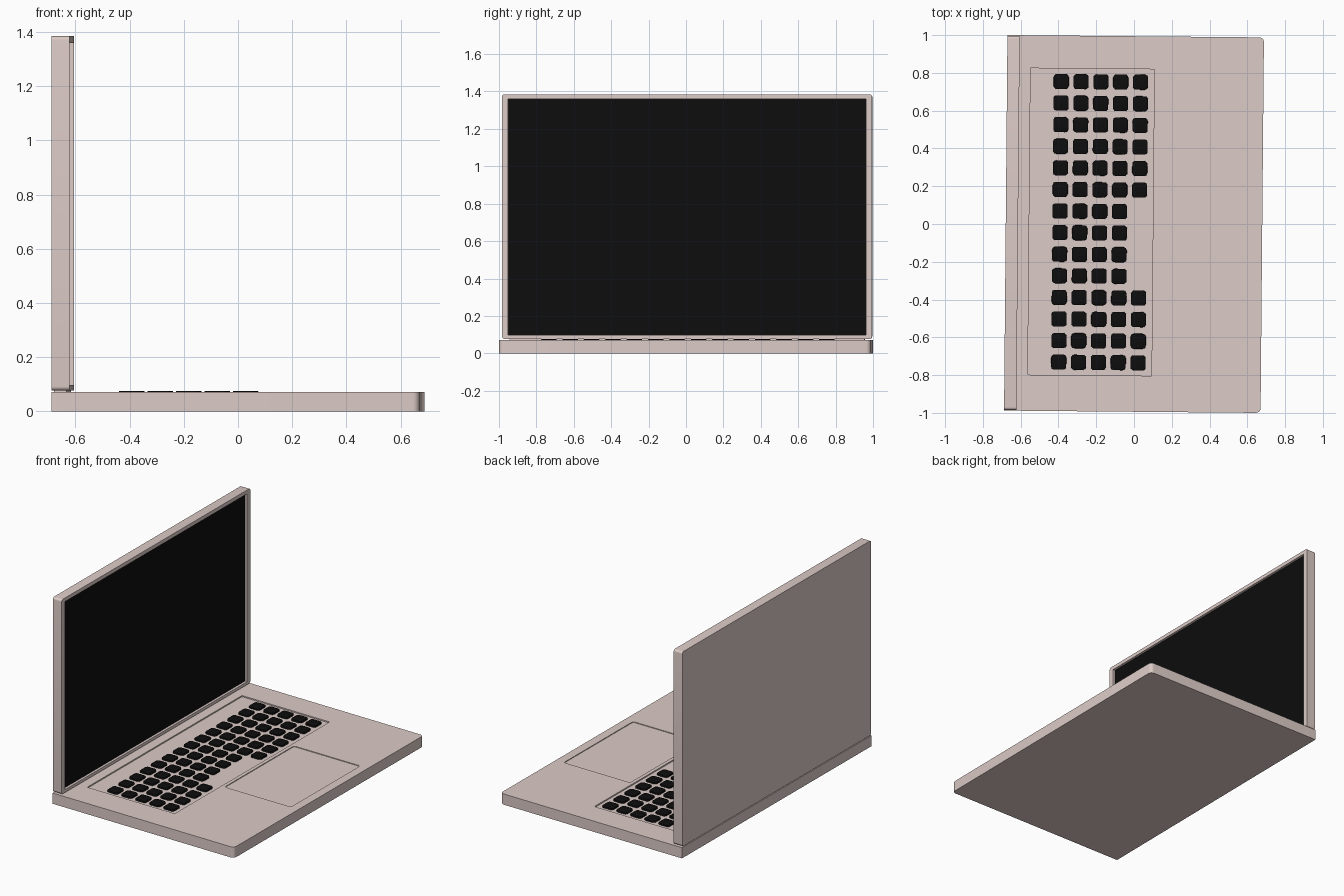
import bpy, bmesh, math
from mathutils import Vector, Matrix

if "Cube" in bpy.data.objects:
    bpy.data.objects.remove(bpy.data.objects["Cube"])

YAW = -0.009  # the whole laptop sits very slightly turned
TURN = Matrix.Rotation(YAW, 4, 'Z')


def material(name, rgb):
    m = bpy.data.materials.new(name)
    m.diffuse_color = (*rgb, 1)
    m.use_nodes = True
    m.node_tree.nodes["Principled BSDF"].inputs["Base Color"].default_value = m.diffuse_color
    return m


SHELL = material("shell_pink", (0.72, 0.60, 0.57))
BLACK = material("black", (0.004, 0.004, 0.004))


def outline(u0, u1, v0, v1, radii, steps=6):
    """Rounded rectangle, radii ordered from (u1,v1) counter-clockwise."""
    corners = [(u1, v1, -1, -1), (u0, v1, 1, -1), (u0, v0, 1, 1), (u1, v0, -1, 1)]
    pts = []
    for i, ((u, v, su, sv), r) in enumerate(zip(corners, radii)):
        if r == 0:
            pts.append((u, v))
            continue
        for k in range(steps + 1):
            a = math.pi / 2 * (i + k / steps)
            pts.append((u + su * r + r * math.cos(a), v + sv * r + r * math.sin(a)))
    return pts


def slab(name, pts, w0, w1, mat, axis='Z', bevel=0):
    """Extrude an outline along z, or along x when the outline is in y-z."""
    place = (lambda u, v, w: (u, v, w)) if axis == 'Z' else (lambda u, v, w: (w, u, v))
    bm = bmesh.new()
    low = [bm.verts.new(place(u, v, w0)) for u, v in pts]
    face = bm.faces.new(low)
    ext = bmesh.ops.extrude_face_region(bm, geom=[face])
    top = [g for g in ext["geom"] if isinstance(g, bmesh.types.BMVert)]
    bmesh.ops.translate(bm, verts=top, vec=Vector(place(0, 0, w1 - w0)))
    if bevel:
        rim = [e for e in bm.edges if all(v in top for v in e.verts)]
        bmesh.ops.bevel(bm, geom=rim, offset=bevel, segments=2, affect='EDGES', profile=0.5)
    bmesh.ops.recalc_face_normals(bm, faces=bm.faces)
    me = bpy.data.meshes.new(name)
    bm.to_mesh(me)
    bm.free()
    me.materials.append(mat)
    return add(name, me)


def add(name, me, pos=(0, 0, 0)):
    ob = bpy.data.objects.new(name, me)
    bpy.context.collection.objects.link(ob)
    ob.location = TURN @ Vector(pos)
    ob.rotation_euler.z = YAW
    return ob


def smooth(ob):
    bpy.ops.object.select_all(action='DESELECT')
    ob.select_set(True)
    bpy.context.view_layer.objects.active = ob
    bpy.ops.object.shade_smooth_by_angle(angle=math.radians(30))


def cut(ob, cutter):
    cutter.hide_render = True
    cutter.hide_viewport = True
    mod = ob.modifiers.new(cutter.name, 'BOOLEAN')
    mod.operation = 'DIFFERENCE'
    mod.solver = 'EXACT'
    mod.object = cutter


# base with rounded front corners
TOP = 0.072
base = slab("base", outline(-0.679, 0.679, -0.994, 0.994, (0.025, 0, 0, 0.025)), 0, TOP, SHELL)
smooth(base)

# shallow keyboard well and trackpad recess
WELL = TOP - 0.008
cut(base, slab("keyboard_well_cutter", outline(-0.555, 0.10, -0.803, 0.82, (0,) * 4), WELL, 0.12, SHELL))
cut(base, slab("trackpad_cutter", outline(0.124, 0.62, -0.314, 0.413, (0.015,) * 4), TOP - 0.005, 0.12, SHELL))

# keys: fourteen across, five deep, with a gap where the space bar would be
key_mesh = None
for row in range(14):
    for col in range(5):
        if col == 4 and 6 <= row <= 9:
            continue
        pos = (-0.392 + 0.105 * col, 0.751 - 0.1143 * row, WELL)
        if key_mesh is None:
            key = slab("key", outline(-0.04, 0.04, -0.04, 0.04, (0.017,) * 4, 4),
                       -0.001, 0.0115, BLACK, bevel=0.002)
            smooth(key)
            key.location = TURN @ Vector(pos)
            key_mesh = key.data
        else:
            add("key", key_mesh, pos)

# upright lid with recessed opening for the screen
lid = slab("lid", outline(-0.99, 0.99, 0.077, 1.385, (0.015,) * 4), -0.679, -0.614, SHELL, 'X')
smooth(lid)
cut(lid, slab("screen_cutter", outline(-0.956, 0.956, 0.097, 1.36, (0,) * 4), -0.632, -0.5, SHELL, 'X'))

# display panel at the bottom of the recess
slab("screen", outline(-0.956, 0.956, 0.097, 1.36, (0,) * 4), -0.64, -0.630, BLACK, 'X')

# hinge strip in the narrow gap under the lid
slab("hinge", outline(-0.67, -0.625, -0.95, 0.95, (0,) * 4), TOP - 0.002, 0.079, SHELL)
